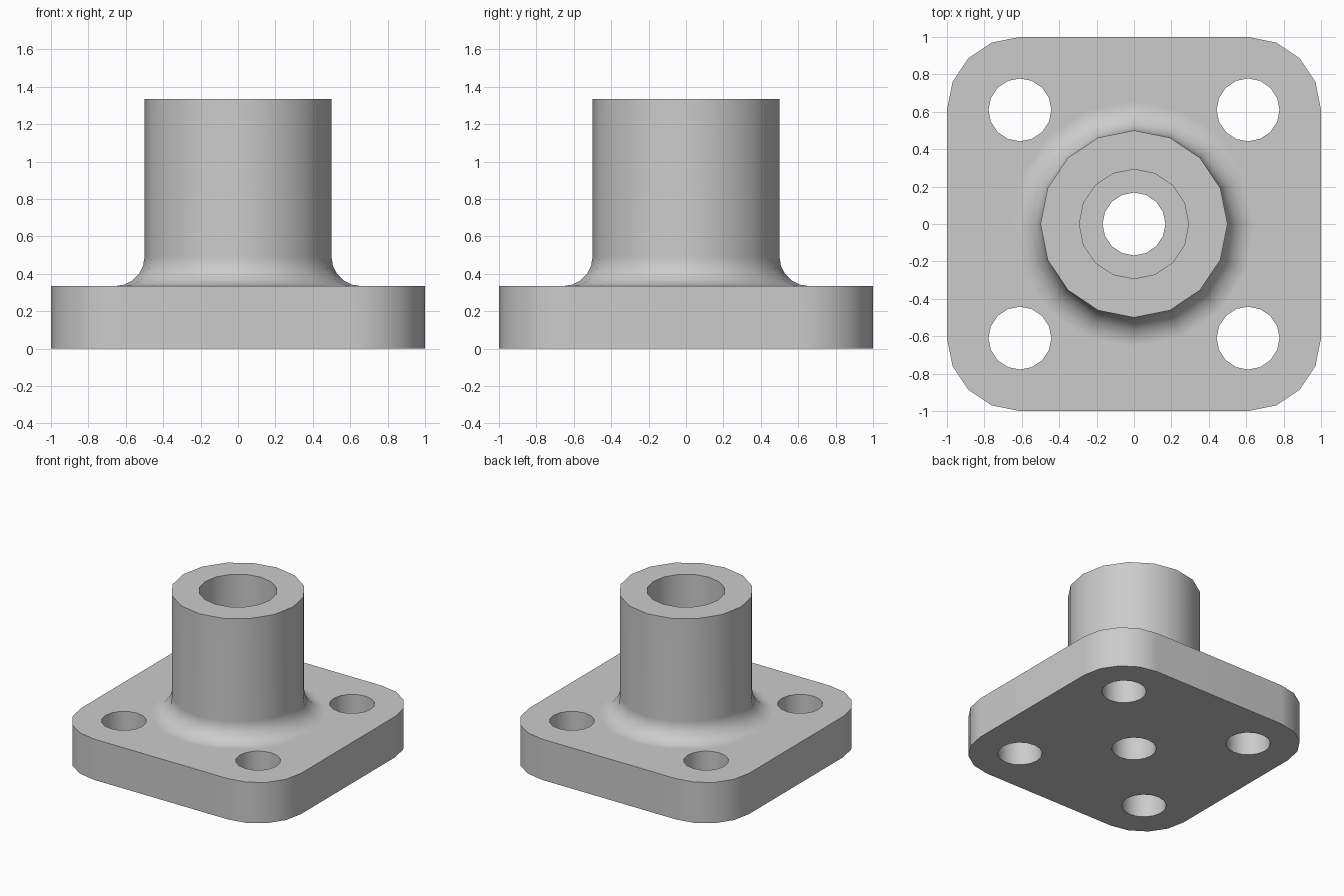
import bpy, bmesh
from math import sin, cos, pi

if "Cube" in bpy.data.objects:
    bpy.data.objects.remove(bpy.data.objects["Cube"], do_unlink=True)

SIDES = 16
PLATE_TOP, HEIGHT = 0.335, 1.335
HOLE_POS, HOLE_R = 0.61, 0.168

steel = bpy.data.materials.new("plain_grey")
steel.use_nodes = True
grey = (0.6, 0.6, 0.6, 1)
steel.diffuse_color = grey
steel.node_tree.nodes["Principled BSDF"].inputs["Base Color"].default_value = grey


def stack(name, rings):
    """Closed solid from a stack of matching rings of points."""
    bm = bmesh.new()
    loops = [[bm.verts.new(p) for p in ring] for ring in rings]
    n = len(loops[0])
    for low, high in zip(loops, loops[1:]):
        for i in range(n):
            j = (i + 1) % n
            bm.faces.new((low[i], low[j], high[j], high[i]))
    bm.faces.new(loops[0][::-1])
    bm.faces.new(loops[-1])
    bmesh.ops.recalc_face_normals(bm, faces=bm.faces)
    mesh = bpy.data.meshes.new(name)
    bm.to_mesh(mesh)
    bm.free()
    mesh.materials.append(steel)
    obj = bpy.data.objects.new(name, mesh)
    bpy.context.collection.objects.link(obj)
    return obj


def turned(name, profile, x=0, y=0):
    """Solid of revolution from (radius, height) pairs."""
    return stack(name, [[(x + r * cos(2 * pi * i / SIDES), y + r * sin(2 * pi * i / SIDES), z)
                         for i in range(SIDES)] for r, z in profile])


def combine(target, tool, operation):
    mod = target.modifiers.new(operation.lower(), 'BOOLEAN')
    mod.operation, mod.solver, mod.object = operation, 'EXACT', tool
    bpy.context.view_layer.objects.active = target
    bpy.ops.object.modifier_apply(modifier=mod.name)
    bpy.data.objects.remove(tool, do_unlink=True)


# Square base plate with rounded corners
outline = []
for corner, (sx, sy) in enumerate([(1, 1), (-1, 1), (-1, -1), (1, -1)]):
    for k in range(5):
        a = (corner + k / 4) * pi / 2
        outline.append((sx * 0.61 + 0.39 * cos(a), sy * 0.61 + 0.39 * sin(a)))
flange = stack("flanged_hub", [[(x, y, z) for x, y in outline] for z in (0, PLATE_TOP)])

# Round hub with a concave fillet at its foot
FILLET = 0.155
profile = [(0.5 + FILLET, 0.1)]
for k in range(6):
    a = k / 5 * pi / 2
    profile.append((0.5 + FILLET * (1 - sin(a)), PLATE_TOP + FILLET * (1 - cos(a))))
profile.append((0.5, HEIGHT))
combine(flange, turned("hub", profile), 'UNION')

# Stepped bore through the hub
combine(flange, turned("bore_cutter", [(HOLE_R, -0.2), (HOLE_R, PLATE_TOP),
                                       (0.292, PLATE_TOP), (0.292, HEIGHT + 0.2)]), 'DIFFERENCE')

# Four bolt holes
for sx in (-1, 1):
    for sy in (-1, 1):
        cutter = turned("bolt_cutter", [(HOLE_R, -0.2), (HOLE_R, 0.6)],
                        sx * HOLE_POS, sy * HOLE_POS)
        combine(flange, cutter, 'DIFFERENCE')

# Smooth round walls, crisp rims
bpy.ops.object.select_all(action='DESELECT')
flange.select_set(True)
bpy.context.view_layer.objects.active = flange
bpy.ops.object.shade_smooth_by_angle(angle=pi / 6)
flange.modifiers.new("even_shading", 'WEIGHTED_NORMAL').keep_sharp = True
